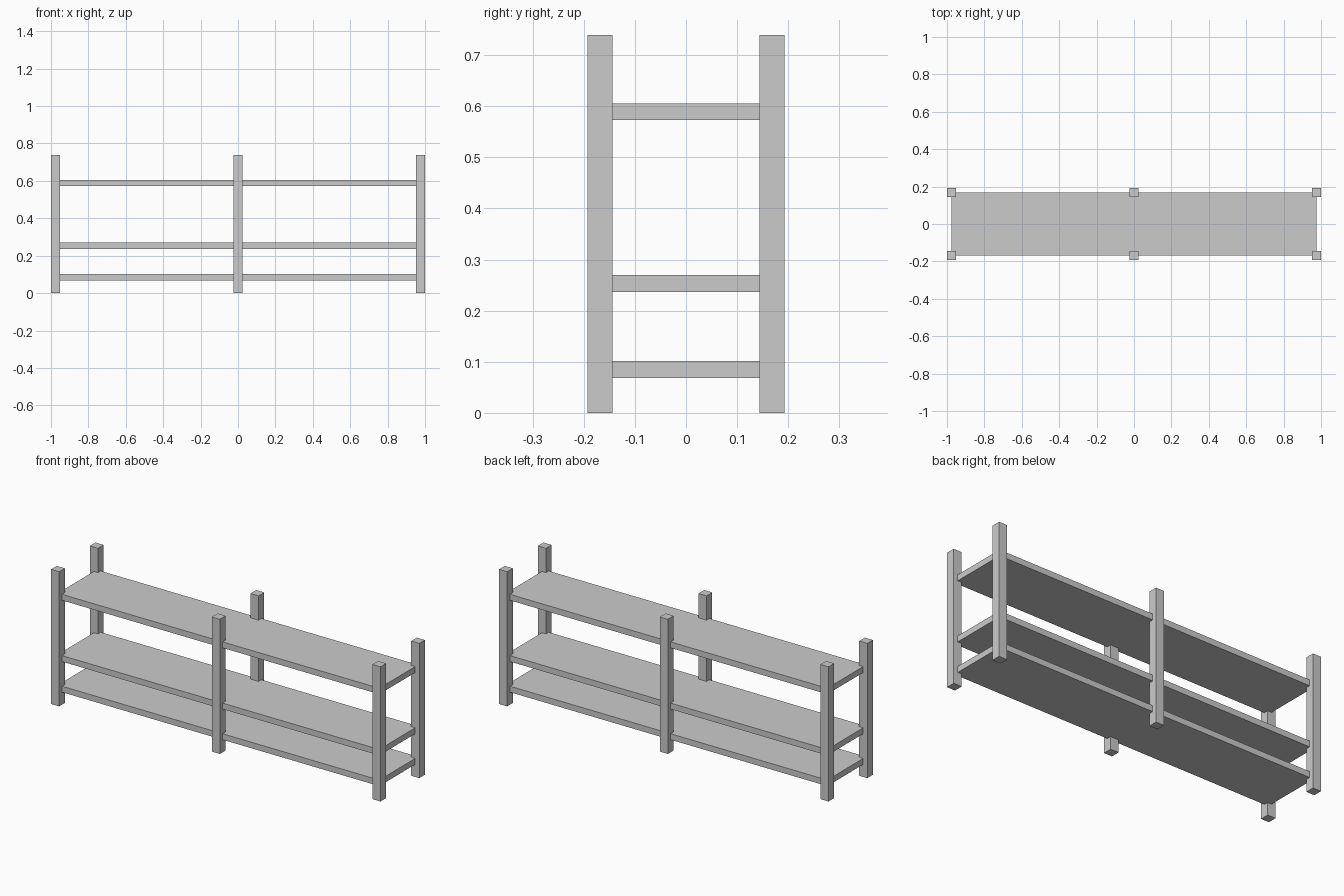
import bpy

# Remove the default cube
cube = bpy.data.objects.get("Cube")
if cube:
    bpy.data.objects.remove(cube, do_unlink=True)

# Single light grey material
grey = bpy.data.materials.new("light_grey")
grey.use_nodes = True
colour = (0.6, 0.6, 0.6, 1)
grey.diffuse_color = colour
grey.node_tree.nodes["Principled BSDF"].inputs["Base Color"].default_value = colour


def box(name, centre, size):
    bpy.ops.mesh.primitive_cube_add(size=1, location=centre)
    obj = bpy.context.object
    obj.name = name
    obj.scale = size
    bpy.ops.object.transform_apply(location=False, rotation=False, scale=True)
    obj.data.materials.append(grey)
    return obj


POST = 0.049
HEIGHT = 0.739
POST_X = 1 - POST / 2
POST_Y = 0.168
THICK = 0.033

# Six upright posts, three along each long side
for x, column in ((-POST_X, "right"), (0, "middle"), (POST_X, "left")):
    for y, row in ((-POST_Y, "front"), (POST_Y, "back")):
        box(f"{row}_{column}_post", (x, y, HEIGHT / 2), (POST, POST, HEIGHT))

# Three shelves reaching the post centres
for z, level in ((0.085, "bottom"), (0.253, "middle"), (0.589, "top")):
    box(f"{level}_shelf", (0, 0, z), (2 * POST_X, 2 * POST_Y, THICK))
